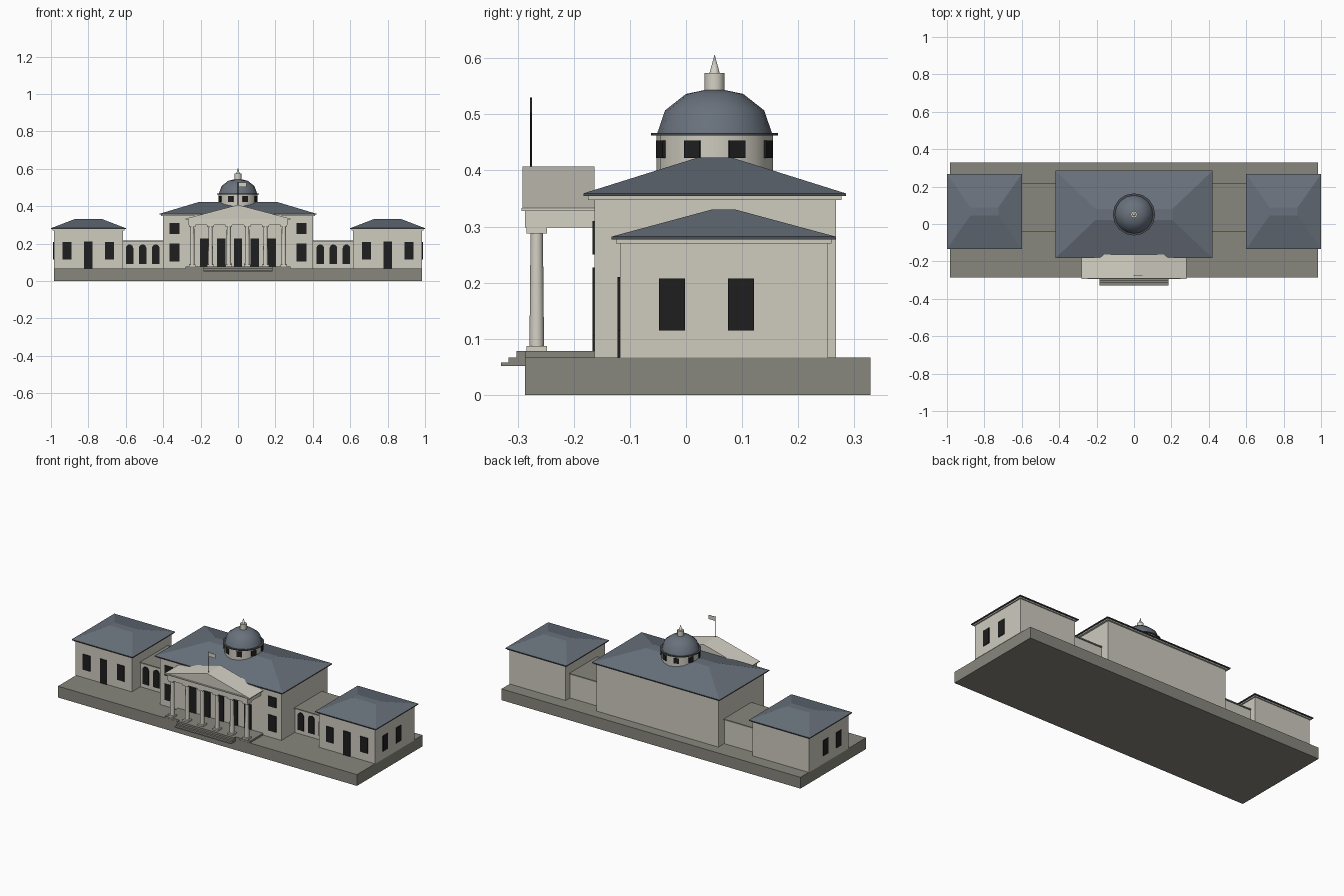
import bpy, bmesh, math
from mathutils import Matrix

if "Cube" in bpy.data.objects:
    bpy.data.objects.remove(bpy.data.objects["Cube"])


def material(name, rgb):
    m = bpy.data.materials.new(name)
    m.diffuse_color = (*rgb, 1)
    m.use_nodes = True
    m.node_tree.nodes["Principled BSDF"].inputs["Base Color"].default_value = m.diffuse_color
    return m


WALL = material("cream stucco", (0.62, 0.60, 0.52))
TRIM = material("pale trim", (0.66, 0.64, 0.56))
STONE = material("grey stone", (0.245, 0.24, 0.205))
ROOF = material("slate roof", (0.14, 0.165, 0.20))
EDGE = material("dark eave", (0.07, 0.08, 0.09))
DARK = material("dark glass", (0.013, 0.013, 0.013))


def new_object(name, bm, mat, smooth=False):
    bmesh.ops.recalc_face_normals(bm, faces=bm.faces)
    me = bpy.data.meshes.new(name)
    bm.to_mesh(me)
    bm.free()
    me.materials.append(mat)
    ob = bpy.data.objects.new(name, me)
    bpy.context.collection.objects.link(ob)
    if smooth:
        bpy.ops.object.select_all(action='DESELECT')
        ob.select_set(True)
        bpy.context.view_layer.objects.active = ob
        bpy.ops.object.shade_smooth_by_angle(angle=math.radians(50))
    return ob


def frustum(name, low, high, z0, z1, mat):
    """Solid between two rectangles given as (x0, x1, y0, y1)."""
    bm = bmesh.new()
    rings = []
    for (x0, x1, y0, y1), z in ((low, z0), (high, z1)):
        rings.append([bm.verts.new((x, y, z)) for x, y in
                      ((x0, y0), (x1, y0), (x1, y1), (x0, y1))])
    a, b = rings
    bm.faces.new(a[::-1])
    bm.faces.new(b)
    for i in range(4):
        j = (i + 1) % 4
        bm.faces.new((a[i], a[j], b[j], b[i]))
    return new_object(name, bm, mat)


def box(name, x0, x1, y0, y1, z0, z1, mat):
    return frustum(name, (x0, x1, y0, y1), (x0, x1, y0, y1), z0, z1, mat)


def lathe(name, profile, x, y, mat, sides=16):
    """Revolve (radius, z) points around a vertical axis."""
    bm = bmesh.new()
    vs = [bm.verts.new((r, 0, z)) for r, z in profile]
    es = [bm.edges.new(p) for p in zip(vs, vs[1:])]
    bmesh.ops.spin(bm, geom=vs + es, axis=(0, 0, 1), cent=(0, 0, 0),
                   steps=sides, angle=math.tau)
    bmesh.ops.remove_doubles(bm, verts=bm.verts, dist=1e-5)
    bmesh.ops.translate(bm, verts=bm.verts, vec=(x, y, 0))
    return new_object(name, bm, mat, True)


def prism_y(name, outline, y0, y1, mat):
    """Extrude an (x, z) outline along y."""
    bm = bmesh.new()
    face = bm.faces.new([bm.verts.new((x, y0, z)) for x, z in outline])
    ext = bmesh.ops.extrude_face_region(bm, geom=[face])
    bmesh.ops.translate(bm, vec=(0, y1 - y0, 0),
                        verts=[v for v in ext["geom"] if isinstance(v, bmesh.types.BMVert)])
    return new_object(name, bm, mat)


def pane(name, x, y, z0, z1, w):
    box(name, x - w / 2, x + w / 2, y - 0.004, y + 0.002, z0, z1, DARK)


def hip_roof(name, cx, cy, hx, hy, tx, ty, z, top):
    """Cornice band, dark eave slab and flat-topped hip roof."""
    def rect(a, b):
        return cx - a, cx + a, cy - b, cy + b
    box(name + "_cornice", *rect(hx - 0.008, hy - 0.008), z, z + 0.007, WALL)
    box(name + "_eave", *rect(hx, hy), z + 0.007, z + 0.012, EDGE)
    frustum(name, rect(hx, hy), rect(tx, ty), z + 0.012, top, ROOF)


# Terrace and central block
box("terrace", -0.983, 0.983, -0.287, 0.329, 0, 0.067, STONE)
box("main_block", -0.40, 0.40, -0.163, 0.267, 0.067, 0.348, WALL)
hip_roof("main_roof", 0, 0.051, 0.42, 0.234, 0.206, 0.03, 0.347, 0.423)

# Wings, linking galleries and their openings
for s, side in ((-1, "left"), (1, "right")):
    cx = 0.80 * s
    box(side + "_wing", cx - 0.185, cx + 0.185, -0.118, 0.252, 0.067, 0.271, WALL)
    hip_roof(side + "_wing_roof", cx, 0.067, 0.20, 0.20, 0.075, 0.022, 0.270, 0.330)
    pane(side + "_wing_door", cx, -0.118, 0.067, 0.21, 0.045)
    for d in (-0.113, 0.113):
        pane(side + "_wing_window", cx + d, -0.118, 0.115, 0.207, 0.048)
    for y in (-0.025, 0.098):
        x = s * 0.986
        box(side + "_end_window", x - 0.003, x + 0.003, y - 0.023, y + 0.023,
            0.115, 0.207, DARK)
    xa, xb = sorted((0.40 * s, 0.62 * s))
    box(side + "_gallery", xa, xb, -0.038, 0.212, 0.067, 0.208, WALL)
    box(side + "_gallery_roof", xa, xb, -0.043, 0.217, 0.208, 0.215, STONE)
    for x in (0.44, 0.51, 0.58):
        arc = [(s * x + 0.02 * math.cos(t * math.pi / 8),
                0.175 + 0.02 * math.sin(t * math.pi / 8)) for t in range(9)]
        prism_y(side + "_gallery_arch",
                [(s * x - 0.02, 0.09), (s * x + 0.02, 0.09)] + arc, -0.042, -0.036, DARK)
    pane(side + "_lower_window", s * 0.34, -0.163, 0.105, 0.20, 0.053)
    pane(side + "_upper_window", s * 0.34, -0.163, 0.25, 0.31, 0.053)

# Tall doors behind the portico
for i in range(-2, 3):
    pane("portico_door", i * 0.09, -0.163, 0.078, 0.227, 0.045)

# Portico floor and steps
box("portico_floor", -0.28, 0.28, -0.286, -0.163, 0.067, 0.078, STONE)
for y, z0, z1 in ((-0.302, 0.067, 0.078), (-0.316, 0.058, 0.067), (-0.330, 0.051, 0.058)):
    box("step", -0.185, 0.185, y, -0.28, z0, z1, STONE)

# Columns
for i in range(6):
    x, y, h = -0.245 + i * 0.098, -0.266, 0.018
    box("column_base", x - h, x + h, y - h, y + h, 0.078, 0.087, TRIM)
    lathe("column_shaft", [(0.013, 0.087), (0.011, 0.289)], x, y, TRIM, 12)
    box("column_capital", x - h, x + h, y - h, y + h, 0.288, 0.298, TRIM)

# Entablature and pediment with raking cornices
box("entablature", -0.265, 0.265, -0.287, -0.163, 0.298, 0.328, TRIM)
box("pediment_cornice", -0.28, 0.28, -0.293, -0.163, 0.328, 0.333, TRIM)
prism_y("pediment", [(-0.275, 0.333), (0.275, 0.333), (0, 0.402)], -0.286, -0.163, WALL)
prism_y("raking_cornice", [(-0.28, 0.333), (-0.25, 0.333), (0, 0.398), (0.25, 0.333),
                           (0.28, 0.333), (0, 0.407)], -0.291, -0.163, TRIM)

# Flag
lathe("flagpole", [(0, 0.40), (0.0018, 0.40), (0.0018, 0.53), (0, 0.53)], 0, -0.276, DARK, 8)
box("flag", 0, 0.045, -0.277, -0.275, 0.503, 0.527, TRIM)

# Drum, dome and lantern
DY = 0.051
lathe("drum", [(0, 0.40), (0.104, 0.40), (0.104, 0.463), (0, 0.463)], 0, DY, WALL)
for i in range(8):
    a = math.radians(22.5 + 45 * i)
    ob = box("drum_window", 0.100, 0.1065, -0.015, 0.015, 0.422, 0.453, DARK)
    ob.data.transform(Matrix.Translation((0, DY, 0)) @ Matrix.Rotation(a, 4, 'Z'))
lathe("dome_rim", [(0, 0.462), (0.113, 0.462), (0.113, 0.467), (0, 0.467)], 0, DY, EDGE)
lathe("dome", [(0.102 * math.cos(math.radians(t)), 0.467 + 0.08 * math.sin(math.radians(t)))
               for t in (0, 30, 60, 90)], 0, DY, ROOF)
lathe("lantern", [(0, 0.54), (0.018, 0.54), (0.018, 0.574), (0, 0.574)], 0, DY, TRIM, 12)
lathe("spire", [(0.009, 0.574), (0, 0.607)], 0, DY, TRIM, 8)
